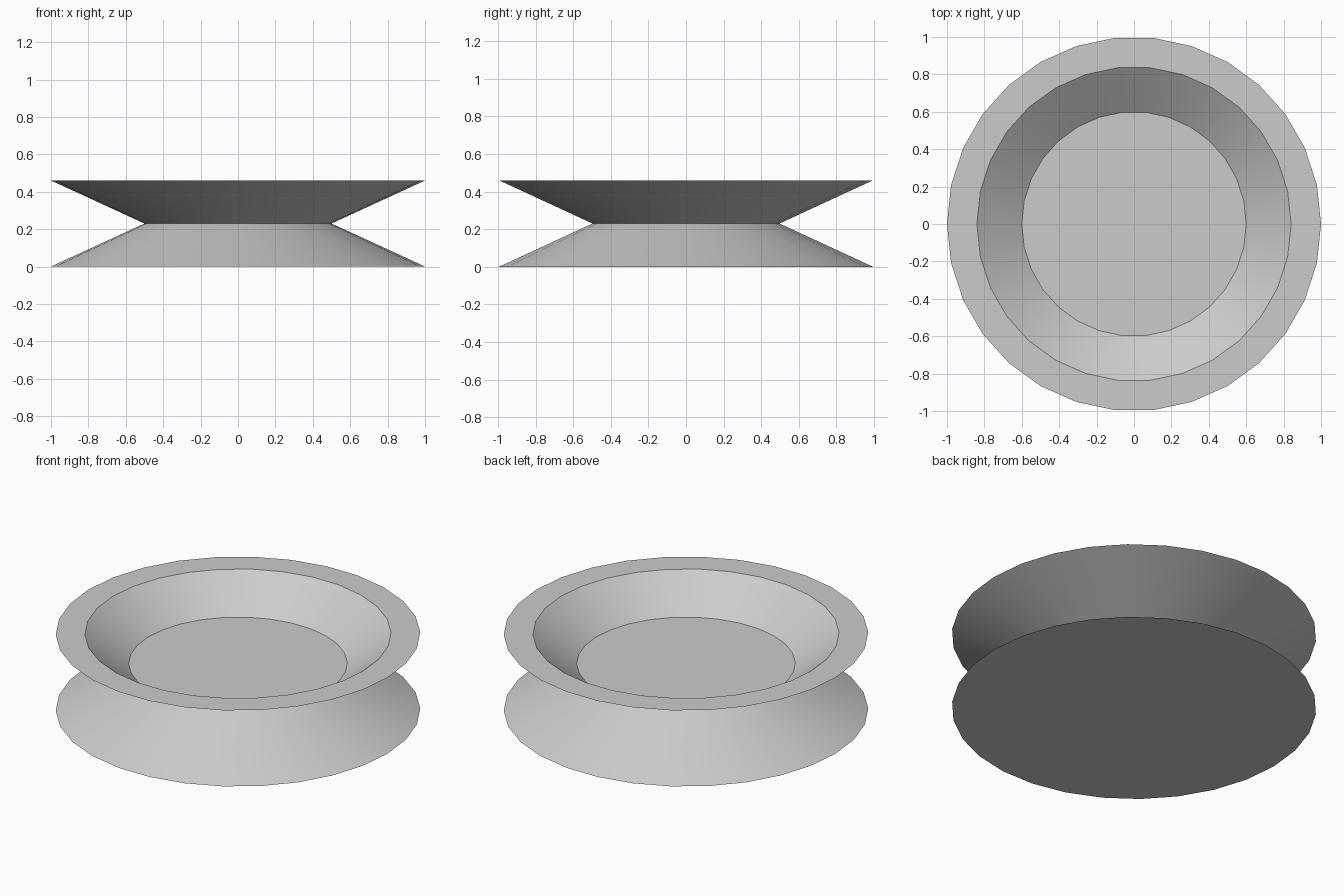
import bpy
import bmesh
import math

SIDES = 30

cube = bpy.data.objects.get("Cube")
if cube:
    bpy.data.objects.remove(cube, do_unlink=True)

# Single plain grey
grey = bpy.data.materials.new("light_grey")
grey.use_nodes = True
colour = (0.6, 0.6, 0.6, 1.0)
grey.diffuse_color = colour
grey.node_tree.nodes["Principled BSDF"].inputs["Base Color"].default_value = colour

# Radius and height, from the base up over the rim and down to the dish floor
profile = [(1.0, 0.0), (0.5, 0.23), (1.0, 0.46), (0.84, 0.46), (0.6, 0.28)]


def ring(bm, radius, z):
    """Add one loop of vertices around the z axis."""
    step = math.tau / SIDES
    return [bm.verts.new((radius * math.cos(i * step), radius * math.sin(i * step), z))
            for i in range(SIDES)]


bm = bmesh.new()
rings = [ring(bm, r, z) for r, z in profile]

# Walls and rim
for low, high in zip(rings, rings[1:]):
    for i in range(SIDES):
        j = (i + 1) % SIDES
        bm.faces.new((low[i], low[j], high[j], high[i]))

# Underside and dish floor
bm.faces.new(reversed(rings[0]))
bm.faces.new(rings[-1])
bmesh.ops.recalc_face_normals(bm, faces=bm.faces)

mesh = bpy.data.meshes.new("waisted_dish")
bm.to_mesh(mesh)
bm.free()
mesh.materials.append(grey)

dish = bpy.data.objects.new("waisted_dish", mesh)
bpy.context.collection.objects.link(dish)

# Smooth walls with crisp rims
bpy.ops.object.select_all(action="DESELECT")
dish.select_set(True)
bpy.context.view_layer.objects.active = dish
bpy.ops.object.shade_smooth_by_angle(angle=math.radians(30))
